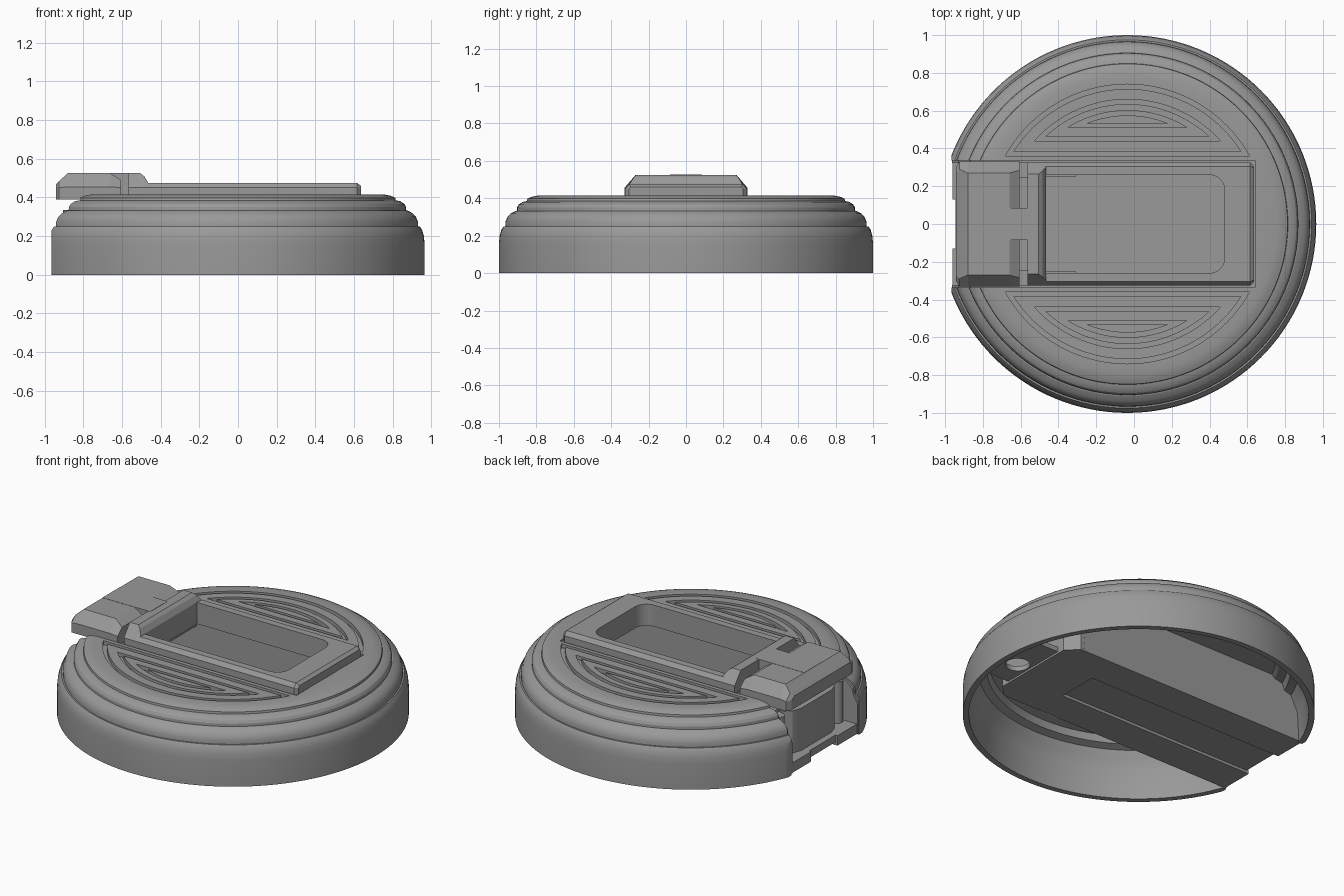
import bpy, bmesh, math

if "Cube" in bpy.data.objects:
    bpy.data.objects.remove(bpy.data.objects["Cube"])

CX = -0.035  # centre of the round lid
mat = bpy.data.materials.new("mid grey plastic")
mat.diffuse_color = (0.32, 0.32, 0.32, 1)
mat.use_nodes = True
mat.node_tree.nodes["Principled BSDF"].inputs["Base Color"].default_value = mat.diffuse_color


def finish(name, bm, smooth=False):
    bmesh.ops.remove_doubles(bm, verts=bm.verts, dist=1e-5)
    bmesh.ops.recalc_face_normals(bm, faces=bm.faces)
    me = bpy.data.meshes.new(name)
    bm.to_mesh(me)
    bm.free()
    ob = bpy.data.objects.new(name, me)
    bpy.context.collection.objects.link(ob)
    me.materials.append(mat)
    if smooth:
        shade(ob)
    return ob


def shade(ob):
    bpy.ops.object.select_all(action='DESELECT')
    ob.select_set(True)
    bpy.context.view_layer.objects.active = ob
    bpy.ops.object.shade_smooth_by_angle(angle=math.radians(25))


def loft(name, rings, smooth=False):
    """Skin a list of equal-length point rings and cap both ends."""
    bm = bmesh.new()
    vs = [[bm.verts.new(p) for p in r] for r in rings]
    n = len(rings[0])
    for a, b in zip(vs, vs[1:]):
        for i in range(n):
            j = (i + 1) % n
            bm.faces.new((a[i], a[j], b[j], b[i]))
    bm.faces.new(vs[0])
    bm.faces.new(vs[-1])
    return finish(name, bm, smooth)


def prism(name, pts, z0, z1, smooth=False):
    return loft(name, [[(x, y, z) for x, y in pts] for z in (z0, z1)], smooth)


def box(name, x0, x1, y0, y1, z0, z1):
    return prism(name, [(x0, y0), (x1, y0), (x1, y1), (x0, y1)], z0, z1)


def ellipse(x, y, rx, ry, n=28):
    return [(x + rx * math.cos(2 * math.pi * i / n), y + ry * math.sin(2 * math.pi * i / n))
            for i in range(n)]


def cut(ob, cutter):
    m = ob.modifiers.new("cut", 'BOOLEAN')
    m.operation, m.object, m.solver = 'DIFFERENCE', cutter, 'EXACT'
    bpy.context.view_layer.objects.active = ob
    bpy.ops.object.modifier_apply(modifier=m.name)
    bpy.data.objects.remove(cutter, do_unlink=True)


def segment(r, flat, side, n=40):
    """Outline of a circle segment beyond y = flat."""
    a = math.asin(flat / r)
    ang = [a + (math.pi - 2 * a) * i / n for i in range(n + 1)]
    return [(CX + r * math.cos(t), side * r * math.sin(t)) for t in ang]


def rounded(x0, x1, h, r, n=6):
    """Rectangle outline with rounded corners on the +x side."""
    pts = [(x0, -h)]
    for cy, start in ((-h + r, -90), (h - r, 0)):
        for i in range(n + 1):
            t = math.radians(start + 90 * i / n)
            pts.append((x1 - r + r * math.cos(t), cy + r * math.sin(t)))
    return pts + [(x0, h)]


def bar(name, sections):
    """Chamfered bar along x: (x, half width, bottom, shoulder, top half width, top)."""
    return loft(name, [[(x, -w, b), (x, w, b), (x, w, s), (x, tw, t), (x, -tw, t), (x, -w, s)]
                       for x, w, b, s, tw, t in sections])


# lid shell: turned with stepped shoulders, hollow underneath
outer = [(1.0, 0), (1.0, .16), (.996, .20), (.987, .232), (.975, .25), (.966, .25), (.965, .275),
         (.955, .30), (.938, .318), (.91, .333), (.905, .333), (.904, .35), (.895, .366),
         (.875, .38), (.85, .385), (.848, .398), (.825, .408), (.79, .415), (0, .415)]
inner = [(0, .37), (.78, .37), (.80, .35), (.85, .34), (.865, .30), (.91, .285), (.93, .24),
         (.955, .19), (.965, 0)]
bm = bmesh.new()
prof = [bm.verts.new((r, 0, z)) for r, z in outer + inner]
edges = [bm.edges.new((prof[i], prof[(i + 1) % len(prof)])) for i in range(len(prof))]
bmesh.ops.spin(bm, geom=prof + edges, cent=(0, 0, 0), axis=(0, 0, 1),
               angle=2 * math.pi, steps=128)
bmesh.ops.remove_doubles(bm, verts=bm.verts, dist=1e-4)
bmesh.ops.dissolve_degenerate(bm, edges=bm.edges, dist=1e-5)
flat_axis = [e for e in bm.edges if all(v.co.xy.length < 1e-4 for v in e.verts)]
bmesh.ops.delete(bm, geom=flat_axis, context='EDGES')
bmesh.ops.translate(bm, verts=bm.verts, vec=(CX, 0, 0))
lid = finish("lid_shell", bm)

# channel through the top, open to the left where the rim is trimmed flat
cut(lid, box("channel_cutter", -1.2, .64, -.335, .335, .2, 1))
cut(lid, box("mouth_cutter", -1.2, -.6, -.335, .335, -.5, .5))
cut(lid, box("trim_cutter", -1.2, -.965, -.6, .6, -.5, .6))

# crescent grooves on both sides of the channel
for side in (-1, 1):
    for r, f, r2, f2 in ((.74, .36, .715, .385), (.66, .44, .635, .463), (.60, .51, .575, .532)):
        ring = prism("groove_cutter", segment(r, f, side), .39, .5)
        cut(ring, prism("groove_core", segment(r2, f2, side), .3, .6))
        cut(lid, ring)
shade(lid)

# trough under the slider: thin box with a deep well, shallow open slot below
BOT = .008
trough = prism("trough", [(-.80, -.34), (.68, -.34), (.75, -.27), (.75, .27), (.68, .34), (-.80, .34)],
               BOT, .385)
cut(trough, box("well_cutter", -.72, .72, -.29, .29, .04, .6))
cut(trough, box("slider_bed_cutter", -.9, .64, -.322, .322, .33, .6))
cut(trough, box("slot_cutter", -1, .42, -.13, .13, -.1, .025))

# end tab with a round vent hole, reaching the rim
tab = box("vent_tab", .74, .935, -.22, .22, .02, .05)
cut(tab, prism("vent_cutter", ellipse(.83, -.04, .07, .07), 0, .2))

# trough side walls, following the lid's outline at the mouth
wall = [(-.963, BOT), (-.963, .2), (-.935, .25), (-.93, .28), (-.87, .333), (-.865, .35),
        (-.80, .385), (-.74, .405), (.62, .405), (.66, BOT)]
for side, label in ((-1, "front"), (1, "back")):
    loft(f"trough_wall_{label}", [[(x, side * y, z) for x, z in wall] for y in (.322, .341)])
    # rounded pillar and floor lip beside the mouth
    prism(f"mouth_pillar_{label}", ellipse(-.82, side * .29, .06, .04), .06, .33, True)
    y = sorted((side * .13, side * .335))
    box(f"mouth_floor_{label}", -.96, -.79, *y, BOT, .07)
    # low rails on the floor of the well
    y = sorted((side * .292, side * .25))
    box(f"window_rail_{label}", -.72, -.31, *y, .03, .07)
box("mouth_floor_middle", -.945, -.79, -.14, .14, .025, .07)
box("trough_end_wall", .62, .65, -.335, .335, .33, .405)

# spout block with a flat front, closed at the top
box("mouth_back_wall", -.82, -.71, -.325, .325, .06, .345)
prism("spout_block", [(-.78, -.25), (-.85, -.24), (-.885, -.21), (-.905, -.15), (-.905, .15),
                      (-.885, .21), (-.85, .24), (-.78, .25)], .06, .335, True)
box("mouth_top", -.82, -.49, -.322, .322, .31, .35)

# slider frame with a rounded window
frame = bar("slider_frame", [(-.56, .325, .34, .45, .305, .475), (.615, .325, .34, .45, .305, .475),
                             (.635, .305, .34, .45, .295, .46)])
cut(frame, prism("window_cutter", rounded(-.465, .48, .26, .08), .2, .6))

# raised neck and grip head, joined by a narrow spine
bar("slider_neck", [(-.565, .325, .40, .45, .265, .525), (-.505, .325, .40, .45, .265, .525),
                    (-.485, .325, .40, .45, .28, .51), (-.465, .325, .40, .45, .30, .478)])
bar("slider_head", [(-.942, .30, .39, .45, .27, .468), (-.925, .33, .39, .45, .29, .485),
                    (-.88, .33, .39, .455, .27, .525), (-.66, .33, .39, .455, .27, .525),
                    (-.605, .33, .39, .45, .285, .49)])
box("slider_spine", -.88, -.55, -.085, .085, .40, .5265)
box("slider_stem", -.70, -.55, -.25, .25, .33, .41)
